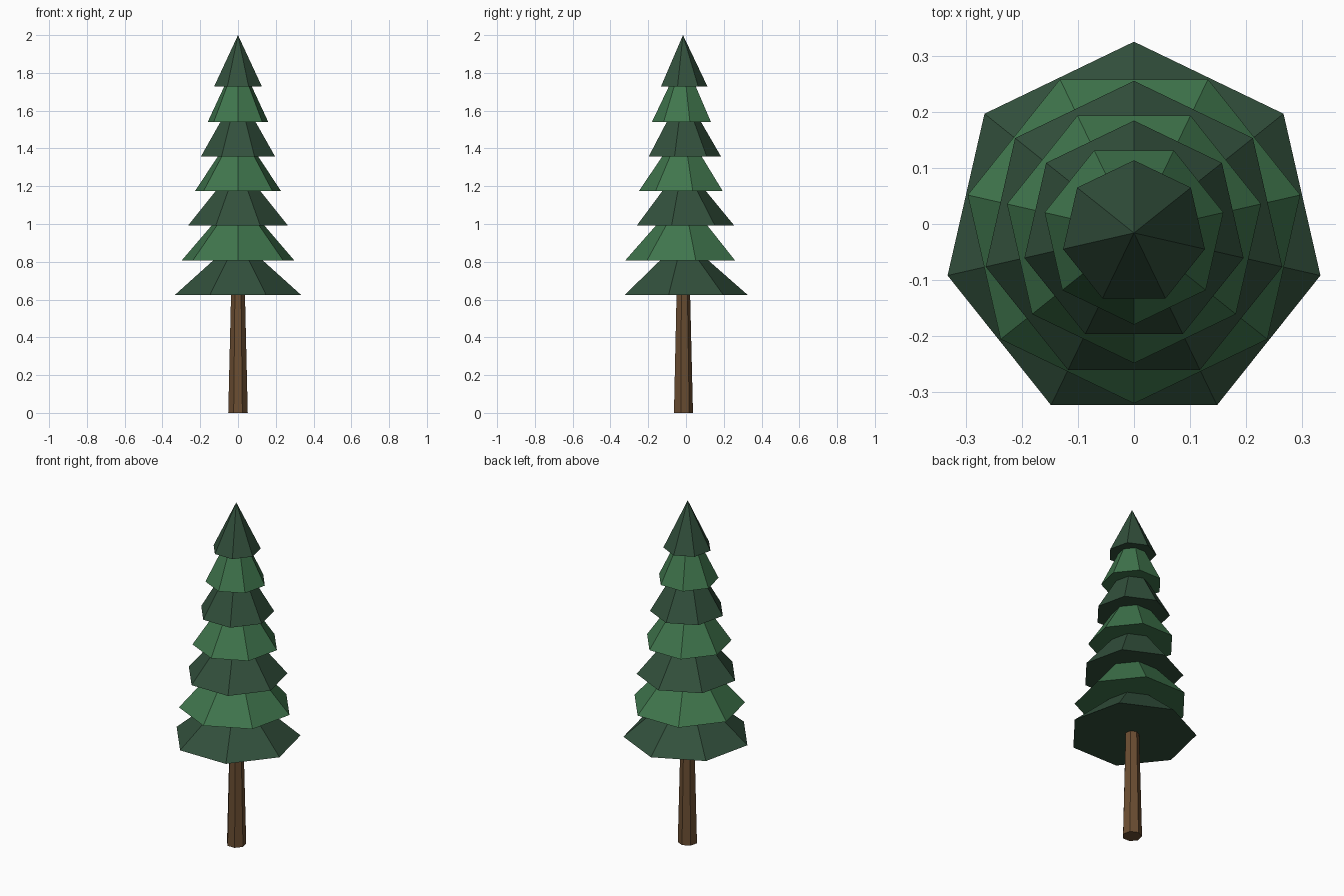
import bpy
import math

cube = bpy.data.objects.get("Cube")
if cube:
    bpy.data.objects.remove(cube, do_unlink=True)

SIDES = 7
CENTRE_Y = -0.016


def material(name, rgb):
    mat = bpy.data.materials.new(name)
    mat.use_nodes = True
    colour = (*rgb, 1.0)
    mat.diffuse_color = colour
    mat.node_tree.nodes["Principled BSDF"].inputs["Base Color"].default_value = colour
    return mat


def frustum(name, r_low, r_high, z_low, z_high, mat, back=1):
    """Seven-sided frustum with one corner towards the back (1) or front (-1)."""
    verts = []
    for r, z in ((r_low, z_low), (r_high, z_high)):
        if r == 0:
            verts.append((0, CENTRE_Y, z))
            continue
        for i in range(SIDES):
            a = back * math.pi / 2 + math.tau * i / SIDES
            verts.append((r * math.cos(a), CENTRE_Y + r * math.sin(a), z))
    faces = [tuple(reversed(range(SIDES)))]
    for i in range(SIDES):
        j = (i + 1) % SIDES
        if r_high == 0:
            faces.append((i, j, SIDES))
        else:
            faces.append((i, j, SIDES + j, SIDES + i))
    if r_high:
        faces.append(tuple(range(SIDES, 2 * SIDES)))
    mesh = bpy.data.meshes.new(name)
    mesh.from_pydata(verts, [], faces)
    mesh.materials.append(mat)
    obj = bpy.data.objects.new(name, mesh)
    bpy.context.collection.objects.link(obj)
    return obj


bark = material("brown bark", (0.147, 0.076, 0.032))
dark = material("dark green needles", (0.032, 0.080, 0.045))
light = material("light green needles", (0.051, 0.181, 0.074))

# Trunk, reaching into the lowest branch tier
frustum("trunk", 0.053, 0.037, 0.0, 0.66, bark)

# Branch tiers: base radius, base height, height at which the slope meets the axis
tiers = [
    (0.342, 0.625, 0.925),
    (0.305, 0.808, 1.155),
    (0.272, 0.991, 1.322),
    (0.233, 1.175, 1.520),
    (0.201, 1.358, 1.705),
    (0.164, 1.541, 1.885),
    (0.130, 1.727, 2.000),
]
for n, (radius, base, apex) in enumerate(tiers):
    last = n == len(tiers) - 1
    top = apex if last else base + 0.25
    r_top = 0 if last else radius * (apex - top) / (apex - base)
    frustum(f"branch_tier_{n + 1}", radius, r_top, base, top,
            light if n % 2 else dark, -1 if n % 2 else 1)
